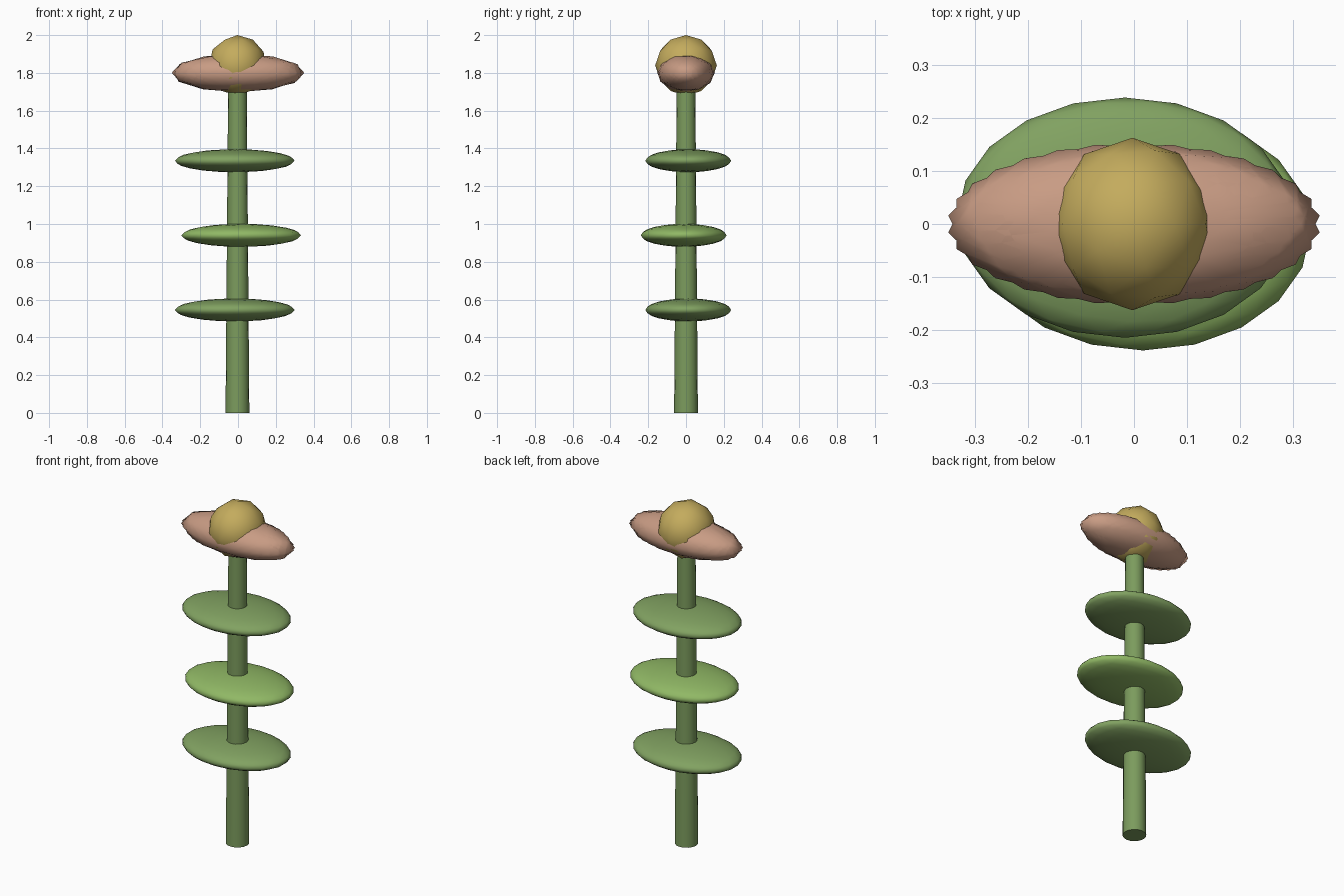
import bpy
import bmesh
from math import radians, pi
from mathutils import Matrix

if "Cube" in bpy.data.objects:
    bpy.data.objects.remove(bpy.data.objects["Cube"])


def material(name, rgb):
    m = bpy.data.materials.new(name)
    m.diffuse_color = (*rgb, 1)
    m.use_nodes = True
    m.node_tree.nodes["Principled BSDF"].inputs["Base Color"].default_value = m.diffuse_color
    return m


def finish(name, bm, mat):
    me = bpy.data.meshes.new(name)
    bm.to_mesh(me)
    bm.free()
    for p in me.polygons:
        p.use_smooth = True
    me.materials.append(mat)
    ob = bpy.data.objects.new(name, me)
    bpy.context.collection.objects.link(ob)
    return ob


def ellipsoid(name, centre, radii, mat, detail, spin=0):
    """Icosphere turned about z, then stretched to the given radii."""
    bm = bmesh.new()
    xf = Matrix.Translation(centre) @ Matrix.Diagonal((*radii, 1)) @ Matrix.Rotation(spin, 4, 'Z')
    bmesh.ops.create_icosphere(bm, subdivisions=detail, radius=1, matrix=xf)
    return finish(name, bm, mat)


stem_green = material("stem_green", (0.20, 0.33, 0.11))
leaf_green = material("leaf_green", (0.22, 0.36, 0.12))
bright_green = material("bright_green", (0.28, 0.48, 0.13))
pink = material("petal_pink", (0.58, 0.33, 0.23))
yellow = material("heart_yellow", (0.55, 0.41, 0.11))

# Tapered stem
bm = bmesh.new()
bmesh.ops.create_cone(bm, cap_ends=True, segments=16, radius1=0.063, radius2=0.049,
                      depth=1.76, matrix=Matrix.Translation((-0.003, 0, 0.88)))
stem = finish("stem", bm, stem_green)
bpy.context.view_layer.objects.active = stem
stem.select_set(True)
bpy.ops.object.shade_smooth_by_angle(angle=radians(40))

# Disc-like leaves, leaning alternately to opposite sides
for i, z in enumerate((0.545, 0.94, 1.335)):
    s = -1 if i % 2 == 0 else 1
    ellipsoid(f"leaf_{i + 1}", (s * 0.017, -s * 0.012, z), (0.317, 0.227, 0.061),
              leaf_green if s < 0 else bright_green, 3)

# Overlapping long petals sharing one centre
for i in range(3):
    ellipsoid(f"petal_{i + 1}", (0, 0, 1.8), (0.353, 0.153, 0.102), pink, 2, i * pi / 15)

# Flower heart
ellipsoid("flower_heart", (-0.003, 0, 1.84), (0.155, 0.163, 0.16), yellow, 2)
